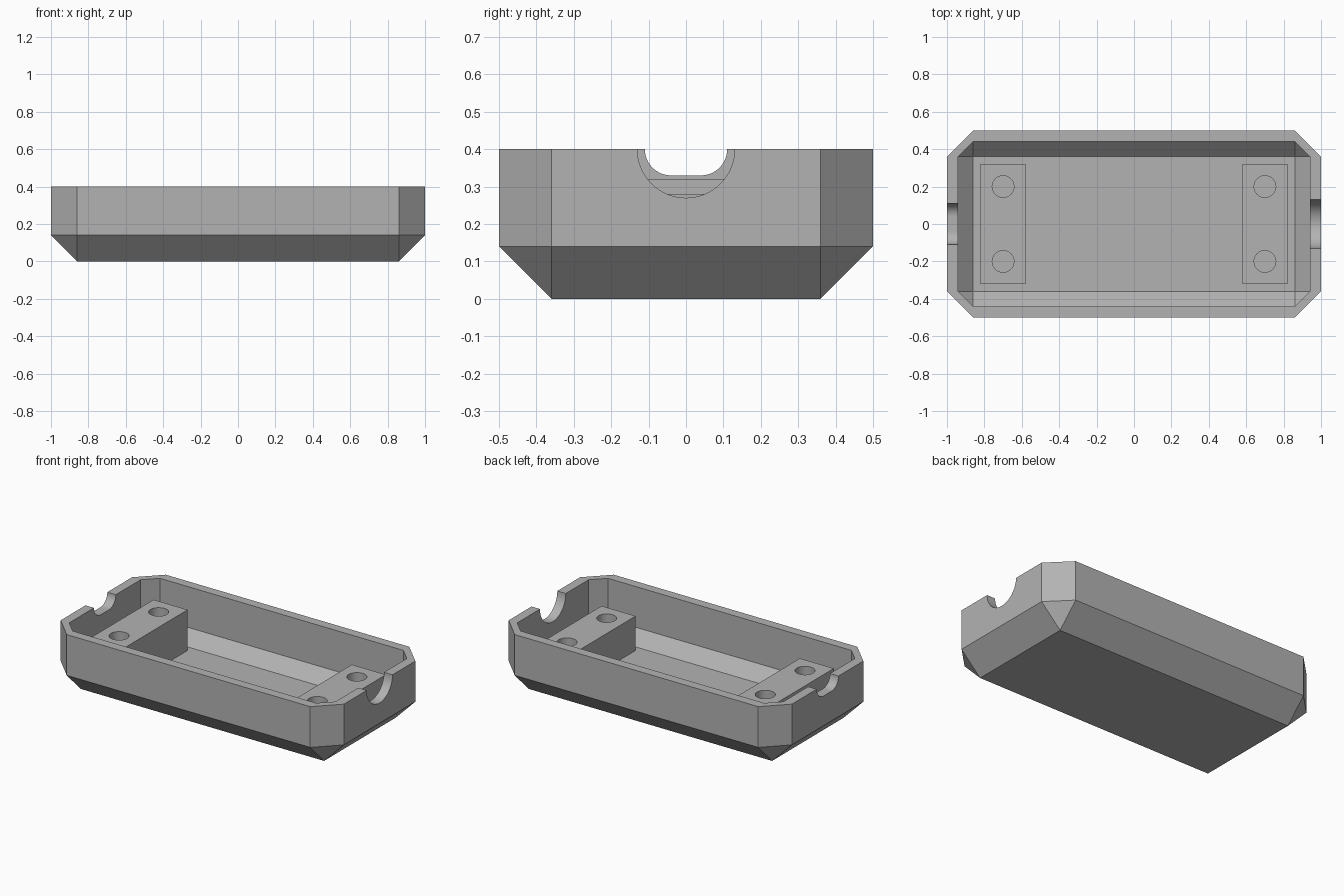
import bpy, bmesh, math
from mathutils import Vector

cube = bpy.data.objects.get("Cube")
if cube:
    bpy.data.objects.remove(cube, do_unlink=True)

grey = bpy.data.materials.new("plain_grey")
grey.use_nodes = True
COLOUR = (0.45, 0.45, 0.45, 1)
grey.diffuse_color = COLOUR
grey.node_tree.nodes["Principled BSDF"].inputs["Base Color"].default_value = COLOUR


def hull(name, points):
    """Convex solid around a set of points, with flat regions merged."""
    bm = bmesh.new()
    for p in points:
        bm.verts.new(p)
    bmesh.ops.convex_hull(bm, input=bm.verts[:])
    bmesh.ops.dissolve_limit(bm, angle_limit=0.01, verts=bm.verts[:], edges=bm.edges[:])
    bmesh.ops.recalc_face_normals(bm, faces=bm.faces[:])
    mesh = bpy.data.meshes.new(name)
    bm.to_mesh(mesh)
    bm.free()
    mesh.materials.append(grey)
    obj = bpy.data.objects.new(name, mesh)
    bpy.context.collection.objects.link(obj)
    return obj


def tub(name, wall, floor, top):
    """Rectangular foot flaring out to an eight-sided body."""
    bx, by, side = 0.86, 0.36, 0.14
    pts = []
    for sx in (-1, 1):
        for sy in (-1, 1):
            pts.append((sx * bx, sy * by, floor))
            for z in (side, top):
                pts.append((sx * (1 - wall), sy * by, z))
                pts.append((sx * bx, sy * (0.5 - wall), z))
    return hull(name, pts)


def box(name, x0, x1, y, z0, z1):
    return hull(name, [(a, b, c) for a in (x0, x1) for b in (-y, y) for c in (z0, z1)])


def cut(obj, cutter):
    mod = obj.modifiers.new("cut", 'BOOLEAN')
    mod.operation, mod.solver, mod.object = 'DIFFERENCE', 'EXACT', cutter
    bpy.context.view_layer.objects.active = obj
    bpy.ops.object.modifier_apply(modifier=mod.name)
    bpy.data.objects.remove(cutter, do_unlink=True)


def notch(name, x, half_width, radius, bottom):
    """Round-cornered U profile pushed through an end wall."""
    pts = []
    for end in (x - 0.05, x + 0.05):
        for s in (-1, 1):
            pts.append((end, s * half_width, 0.5))
            for i in range(17):
                a = math.pi / 2 * i / 16
                pts.append((end, s * (half_width - radius + radius * math.cos(a)),
                            bottom + radius * (1 - math.sin(a))))
    return hull(name, pts)


def smooth(obj):
    bpy.ops.object.select_all(action='DESELECT')
    obj.select_set(True)
    bpy.context.view_layer.objects.active = obj
    bpy.ops.object.shade_smooth_by_angle(angle=math.radians(25))


# Tray with hollow inside and a cable notch in each end
tray = tub("tray", 0, 0, 0.4)
cut(tray, tub("hollow", 0.06, 0.06, 0.5))
cut(tray, notch("round_notch", 0.97, 0.13, 0.13, 0.27))
cut(tray, notch("flat_notch", -0.97, 0.11, 0.07, 0.33))
smooth(tray)

# Mounting blocks with two screw holes each
for name, side, top in (("left_block", 1, 0.28), ("right_block", -1, 0.32)):
    block = box(name, side * 0.58, side * 0.82, 0.32, 0.06, top)
    for y in (-0.2, 0.2):
        ring = [2 * math.pi * i / 48 for i in range(48)]
        cut(block, hull("screw_hole", [(side * 0.7 + 0.058 * math.cos(a), y + 0.058 * math.sin(a), z)
                                       for a in ring for z in (0.08, 0.4)]))
    smooth(block)
